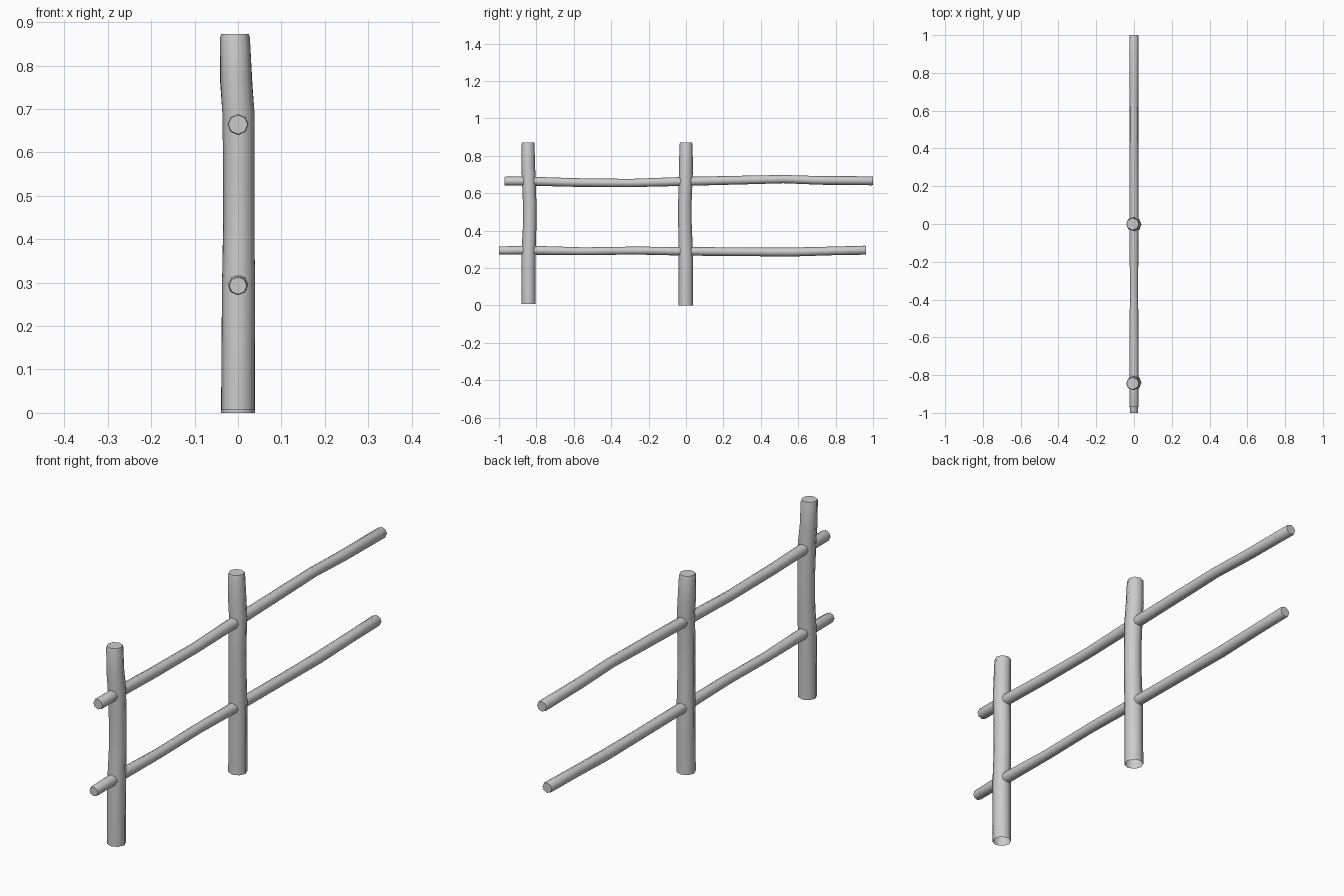
import bpy, bmesh, math
from mathutils import Vector

SIDES = 8


def log(name, axis, rings, cap_start=True):
    """Crooked pole: rings are (along, side_a, side_b, radius)."""
    bm = bmesh.new()
    loops = []
    for t, a, b, r in rings:
        loop = []
        for i in range(SIDES):
            ang = 2 * math.pi * i / SIDES
            u, v = a + r * math.cos(ang), b + r * math.sin(ang)
            loop.append(bm.verts.new((u, v, t) if axis == 'Z' else (u, t, v)))
        loops.append(loop)
    for lo, hi in zip(loops, loops[1:]):
        for i in range(SIDES):
            j = (i + 1) % SIDES
            bm.faces.new((lo[i], lo[j], hi[j], hi[i]))
    if cap_start:
        bm.faces.new(loops[0])
    bm.faces.new(loops[-1])
    bmesh.ops.recalc_face_normals(bm, faces=bm.faces)
    mesh = bpy.data.meshes.new(name)
    bm.to_mesh(mesh)
    bm.free()
    obj = bpy.data.objects.new(name, mesh)
    bpy.context.collection.objects.link(obj)
    bpy.ops.object.select_all(action='DESELECT')
    obj.select_set(True)
    bpy.context.view_layer.objects.active = obj
    bpy.ops.object.shade_smooth_by_angle(angle=math.radians(50))
    return obj


# Upright posts, open where they enter the ground
log("middle_post", 'Z', [
    (0.0, 0.0, -0.001, 0.039), (0.28, 0.001, -0.001, 0.038),
    (0.45, 0.002, -0.006, 0.036), (0.55, 0.002, -0.006, 0.036),
    (0.69, 0.001, -0.001, 0.037), (0.76, -0.004, 0.0, 0.037),
    (0.862, -0.007, 0.0, 0.0345), (0.87, -0.007, 0.0, 0.032)], cap_start=False)
log("end_post", 'Z', [
    (0.007, 0.0, -0.842, 0.038), (0.28, 0.001, -0.842, 0.038),
    (0.42, 0.002, -0.836, 0.036), (0.55, 0.002, -0.836, 0.036),
    (0.69, 0.001, -0.841, 0.037), (0.76, -0.004, -0.844, 0.036),
    (0.864, -0.007, -0.844, 0.0345), (0.872, -0.007, -0.844, 0.032)], cap_start=False)

# Horizontal rails passing through both posts
log("upper_rail", 'Y', [
    (-0.97, 0.0, 0.664, 0.022), (-0.965, 0.0, 0.664, 0.024),
    (-0.84, 0.0, 0.664, 0.024), (-0.6, 0.0, 0.657, 0.023),
    (-0.3, 0.0, 0.654, 0.022), (0.0, 0.0, 0.663, 0.024),
    (0.35, 0.0, 0.671, 0.023), (0.52, 0.0, 0.675, 0.022),
    (0.72, 0.0, 0.668, 0.023), (0.995, 0.0, 0.666, 0.024),
    (1.0, 0.0, 0.666, 0.022)])
log("lower_rail", 'Y', [
    (-1.0, 0.0, 0.293, 0.02), (-0.995, 0.0, 0.293, 0.022),
    (-0.84, 0.0, 0.295, 0.024), (-0.55, 0.0, 0.289, 0.021),
    (-0.28, 0.0, 0.293, 0.021), (0.0, 0.0, 0.289, 0.023),
    (0.35, 0.0, 0.286, 0.023), (0.56, 0.0, 0.285, 0.024),
    (0.78, 0.0, 0.291, 0.023), (0.957, 0.0, 0.295, 0.024),
    (0.962, 0.0, 0.295, 0.022)])
